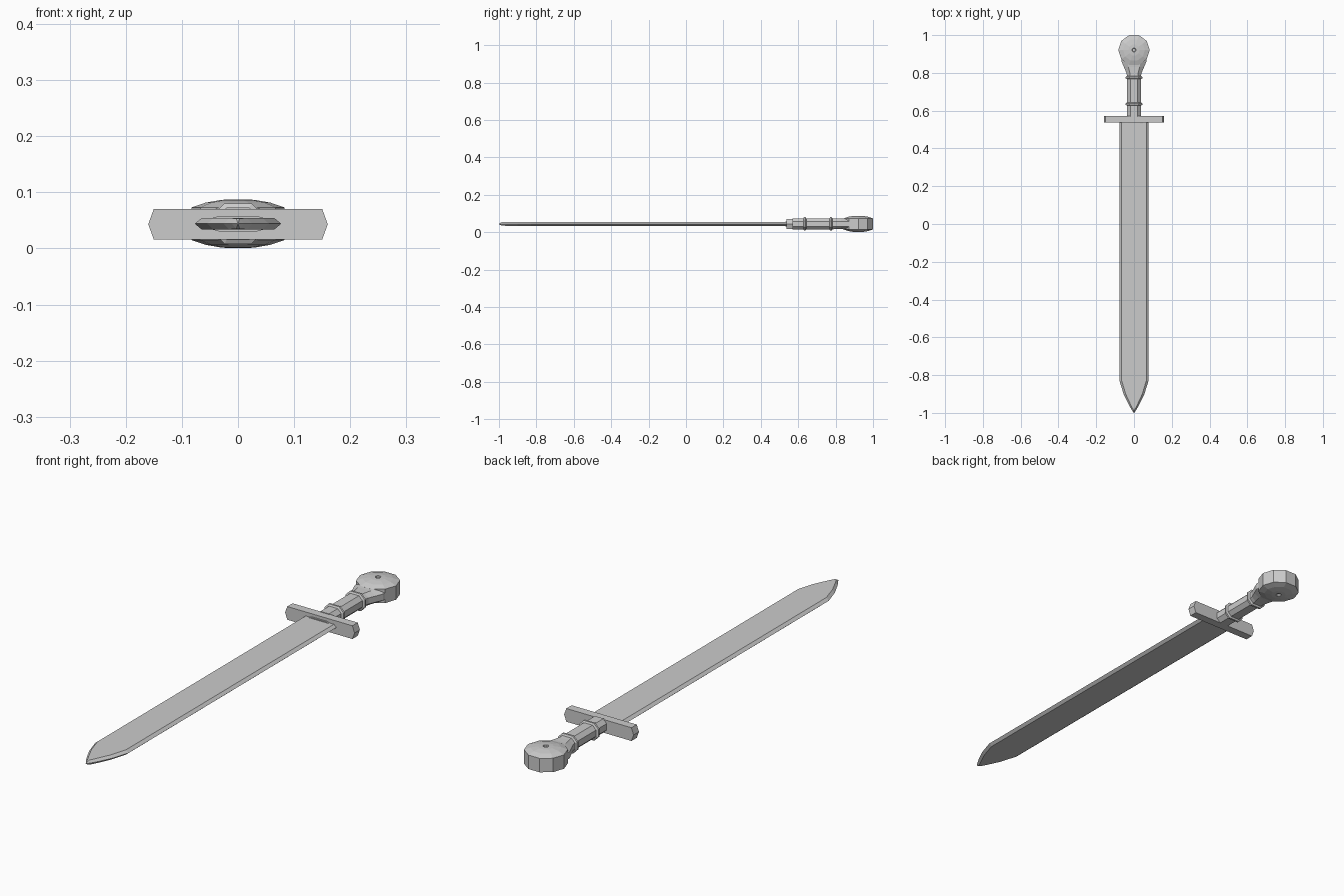
import bpy, bmesh
from math import sin, cos, pi

if "Cube" in bpy.data.objects:
    bpy.data.objects.remove(bpy.data.objects["Cube"])

ZC = 0.044  # mid-plane height of the sword


def make(name, rings):
    """Skin a list of equal-length vertex rings and cap both ends."""
    bm = bmesh.new()
    vr = [[bm.verts.new(p) for p in r] for r in rings]
    n = len(vr[0])
    for a, b in zip(vr, vr[1:]):
        for i in range(n):
            j = (i + 1) % n
            bm.faces.new((a[i], a[j], b[j], b[i]))
    bm.faces.new(vr[0])
    bm.faces.new(vr[-1])
    bmesh.ops.recalc_face_normals(bm, faces=bm.faces)
    me = bpy.data.meshes.new(name)
    bm.to_mesh(me)
    bm.free()
    ob = bpy.data.objects.new(name, me)
    bpy.context.collection.objects.link(ob)
    return ob


def octagon(y, w, h):
    """Chamfered rectangle section across the handle."""
    q = [(w, .45 * h), (.55 * w, h)]
    pts = q + [(-x, z) for x, z in reversed(q)]
    pts += [(-x, -z) for x, z in pts]
    return [(x, y, ZC + z) for x, z in pts]


def blade_section(y, w, flat, h):
    """Six-sided section: flat faces with bevelled cutting edges."""
    pts = [(w, 0), (flat, h), (-flat, h), (-w, 0), (-flat, -h), (flat, -h)]
    return [(x, y, ZC + z) for x, z in pts]


# Blade, tapering to a rounded point
make("blade", [blade_section(*s) for s in (
    (0.54, .077, .065, .010), (-0.83, .077, .065, .010),
    (-0.90, .055, .044, .010), (-0.96, .026, .016, .010),
    (-0.985, .011, .003, .0095), (-1.0, .001, .0005, .001))])

# Crossguard with pointed ends
guard = [(.16, 0), (.15, .0275), (-.15, .0275), (-.16, 0), (-.15, -.0275), (.15, -.0275)]
make("crossguard", [[(x, y, ZC - .001 + z) for x, z in guard] for y in (.538, .573)])

# Collar where the blade enters the guard
make("blade_collar", [octagon(y, .06, .014) for y in (.532, .54)])

# Grip flaring into the pommel
make("grip", [octagon(*s) for s in (
    (.57, .036, .029), (.78, .036, .029), (.80, .040, .028),
    (.83, .053, .028), (.86, .066, .030), (.90, .066, .030))])

# Raised rings around the grip
for name, y in (("lower_ring", .635), ("upper_ring", .775)):
    make(name, [octagon(y + d, w, w - .008) for d, w in
                ((-.008, .037), (-.004, .044), (.004, .044), (.008, .037))])

# Ten-sided domed pommel with a small socket on each face
half = [(.009, .034), (.011, .0435), (.030, .0425), (.058, .0375), (.083, .029)]
profile = [(r, z) for r, z in half] + [(r, -z) for r, z in reversed(half)]
make("pommel", [[(r * cos(pi * i / 5), .921 + r * sin(pi * i / 5), ZC + z)
                 for i in range(10)] for r, z in profile])
